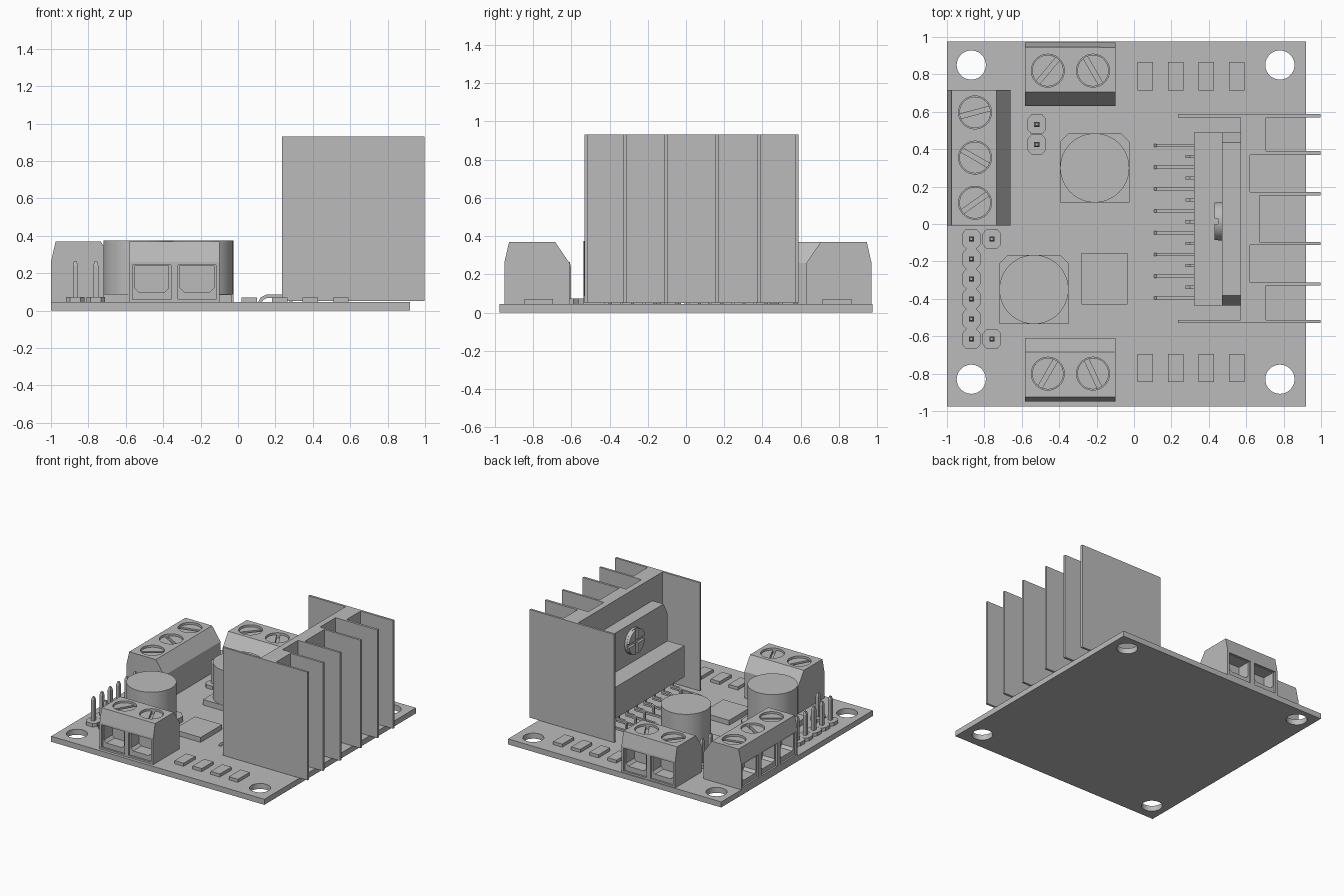
import bpy, bmesh, math
from mathutils import Matrix, Vector

if "Cube" in bpy.data.objects:
    bpy.data.objects.remove(bpy.data.objects["Cube"])

grey = bpy.data.materials.new("plain grey")
grey.diffuse_color = (0.5, 0.5, 0.5, 1)
grey.use_nodes = True
grey.node_tree.nodes["Principled BSDF"].inputs["Base Color"].default_value = grey.diffuse_color
TOP = 0.045                                   # upper surface of the board


def finish(name, bm, matrix=None, smooth=False):
    bmesh.ops.recalc_face_normals(bm, faces=bm.faces)
    me = bpy.data.meshes.new(name)
    if smooth:
        for f in bm.faces:
            f.smooth = len(f.verts) == 4
        for e in bm.edges:
            e.smooth = e.calc_face_angle(0) < math.radians(35)
    bm.to_mesh(me)
    bm.free()
    me.materials.append(grey)
    ob = bpy.data.objects.new(name, me)
    bpy.context.collection.objects.link(ob)
    if matrix is not None:
        ob.matrix_world = matrix
    return ob


def prism(name, pts, axis, a, b, matrix=None, smooth=False):
    """Extrude a 2D outline along x (y,z), y (x,z) or z (x,y)."""
    def put(p, h):
        return {"x": (h, p[0], p[1]), "y": (p[0], h, p[1]), "z": (p[0], p[1], h)}[axis]
    bm = bmesh.new()
    lo = [bm.verts.new(put(p, a)) for p in pts]
    hi = [bm.verts.new(put(p, b)) for p in pts]
    bm.faces.new(lo)
    bm.faces.new(hi)
    n = len(pts)
    for i in range(n):
        j = (i + 1) % n
        bm.faces.new((lo[i], lo[j], hi[j], hi[i]))
    return finish(name, bm, matrix, smooth)


def rect(x0, x1, y0, y1):
    return [(x0, y0), (x1, y0), (x1, y1), (x0, y1)]


def arc(cx, cy, r, n=40, start=0.0, end=math.tau):
    m = n if end - start > 6.28 else n - 1
    return [(cx + r * math.cos(start + (end - start) * i / m),
             cy + r * math.sin(start + (end - start) * i / m)) for i in range(n)]


def box(name, x0, x1, y0, y1, z0, z1):
    return prism(name, rect(x0, x1, y0, y1), "z", z0, z1)


def cut(ob, cutters):
    for c in cutters:
        m = ob.modifiers.new("cut", "BOOLEAN")
        m.object, m.operation, m.solver = c, "DIFFERENCE", "EXACT"
    bpy.context.view_layer.update()
    ev = ob.evaluated_get(bpy.context.evaluated_depsgraph_get())
    me = bpy.data.meshes.new_from_object(ev)
    ob.modifiers.clear()
    ob.data = me
    for c in cutters:
        bpy.data.objects.remove(c)


# circuit board with corner holes
board = box("circuit_board", -1, 0.92, -0.975, 0.975, 0, TOP)
cut(board, [prism("hole_cutter", arc(x, y, 0.078), "z", -0.1, 0.1, None, True)
            for x in (-0.87, 0.78) for y in (-0.83, 0.85)])


# screw terminals, built with the wire side facing local -y
def terminal(name, x, y, turn, angles):
    mat = Matrix.Translation((x, y, 0)) @ Matrix.Rotation(math.radians(turn), 4, "Z")
    n, pitch = len(angles), 0.2415
    w = n * pitch / 2
    side = [(0, TOP), (0, .26), (.025, .37), (.265, .37), (.34, .26), (.34, TOP)]
    body = prism(name, side, "x", -w, w, mat)
    cutters, ys, r = [], 0.15, 0.088
    for i, ang in enumerate(angles):
        cx = (i - (n - 1) / 2) * pitch
        gate = [(cx - .09, .12), (cx - .07, .10), (cx + .07, .10), (cx + .09, .12),
                (cx + .09, .24), (cx - .09, .24)]
        cutters += [prism("c", arc(cx, ys, r), "z", .3, .5, mat, True),
                    prism("c", gate, "y", -.1, .12, mat),
                    prism("c", rect(cx - .102, cx + .102, .06, .245), "y", -.1, .015, mat)]
        # slotted screw: base disc plus two half discs either side of the slot
        prism(name + "_screw", arc(cx, ys, r - .004), "z", .29, .33, mat, True)
        a, gap = math.radians(ang - turn), 0.15
        for k in (0, math.pi):
            half = arc(cx, ys, r - .004, 20, a + k + gap, a + k + math.pi - gap)
            prism(name + "_screw_half", half, "z", .32, .355, mat, True)
    cut(body, cutters)


terminal("front_terminal", -0.34, -0.95, 0, (60, -65))
terminal("back_terminal", -0.34, 0.97, 180, (-60, 50))
terminal("left_terminal", -1, 0.355, -90, (15, -30, 35))

# capacitors on chamfered bases
for x, y in ((-0.21, 0.3), (-0.535, -0.35)):
    h, c = 0.185, 0.045
    base = [(x - h, y - h), (x + h, y - h), (x + h, y + h - c), (x + h - c, y + h),
            (x - h + c, y + h), (x - h, y + h - c)]
    prism("capacitor_base", base, "z", TOP, 0.09)
    can = prism("capacitor_can", arc(x, y, h, 48), "z", 0.085, 0.375, None, True)

# regulator chip and small resistors
box("regulator_chip", -0.28, -0.035, -0.43, -0.155, TOP, 0.085)
for i in range(4):
    x = 0.02 + 0.163 * i
    for y in (-0.845, 0.715):
        box("resistor", x, x + 0.082, y, y + 0.15, TOP, 0.07)


# pin headers
def header(x, y):
    a, b = 0.05, 0.028
    pts = [(x - a, y - b), (x - b, y - .053), (x + b, y - .053), (x + a, y - b),
           (x + a, y + b), (x + b, y + .053), (x - b, y + .053), (x - a, y + b)]
    prism("header_base", pts, "z", TOP, 0.073)
    bm = bmesh.new()
    rings = [[bm.verts.new((x + sx * r, y + sy * r, z))
              for sx, sy in ((-1, -1), (1, -1), (1, 1), (-1, 1))]
             for z, r in ((TOP, .0135), (.24, .0135), (.265, .007))]
    bm.faces.new(rings[0])
    bm.faces.new(rings[2])
    for lo, hi in zip(rings, rings[1:]):
        for i in range(4):
            j = (i + 1) % 4
            bm.faces.new((lo[i], lo[j], hi[j], hi[i]))
    finish("header_pin", bm)


for i in range(6):
    header(-0.87, -0.08 - 0.107 * i)
for x, y in ((-0.76, -0.08), (-0.76, -0.615), (-0.52, 0.533), (-0.52, 0.425)):
    header(x, y)

# heatsink: one outline with stepped channels between the fins
fins = [(-.53, -.513), (-.33, -.312), (-.113, -.095), (.153, .171), (.37, .39), (.57, .588)]
floors = [0.705, 0.62, 0.67, 0.62, 0.705]
outline = [(.235, fins[0][1]), (.235, fins[0][0])]
for i, (lo, hi) in enumerate(fins):
    outline += [(.997, lo), (.997, hi)]
    if i < 5:
        outline += [(floors[i], hi), (floors[i], fins[i + 1][0])]
outline += [(.235, fins[5][1]), (.235, fins[5][0]), (.57, fins[5][0]), (.57, fins[0][1])]
prism("heatsink", outline, "z", 0.05, 0.93)

# power driver chip: metal tab behind a lower moulded body
tab = [(-.435, .17), (.49, .17), (.49, .645), (.437, .745), (-.382, .745), (-.435, .645)]
prism("driver_tab", tab, "x", .47, .57)
box("driver_body", .32, .475, -.435, .49, .17, .425)

# mounting screw with a cross recess, made of four quarter sectors
prism("mounting_screw", arc(.015, .6, .103), "x", .45, .475, None, True)
for k in range(4):
    a = k * math.pi / 2
    d = Vector((math.cos(a + math.pi / 4), math.sin(a + math.pi / 4))) * 0.02
    pts = [(.015 + d.x, .6 + d.y)] + arc(.015, .6, .102, 12, a + .14, a + math.pi / 2 - .14)
    prism("mounting_screw_sector", pts, "x", .43, .455, None, True)

# bent chip legs: eight long, seven short
for i in range(15):
    y, t = 0.42 - 0.0583 * i, 0.017
    if i % 2 == 0:
        side = [(.105, .04), (.12, .07), (.15, .085), (.39, .085), (.39, .18),
                (.41, .18), (.41, .068), (.155, .068), (.135, .058), (.125, .04)]
    else:
        side = [(.275, .04), (.275, .11), (.3, .13), (.35, .13), (.35, .18),
                (.37, .18), (.37, .113), (.305, .113), (.292, .1), (.292, .04)]
    prism("driver_leg", side, "y", y - t / 2, y + t / 2)
